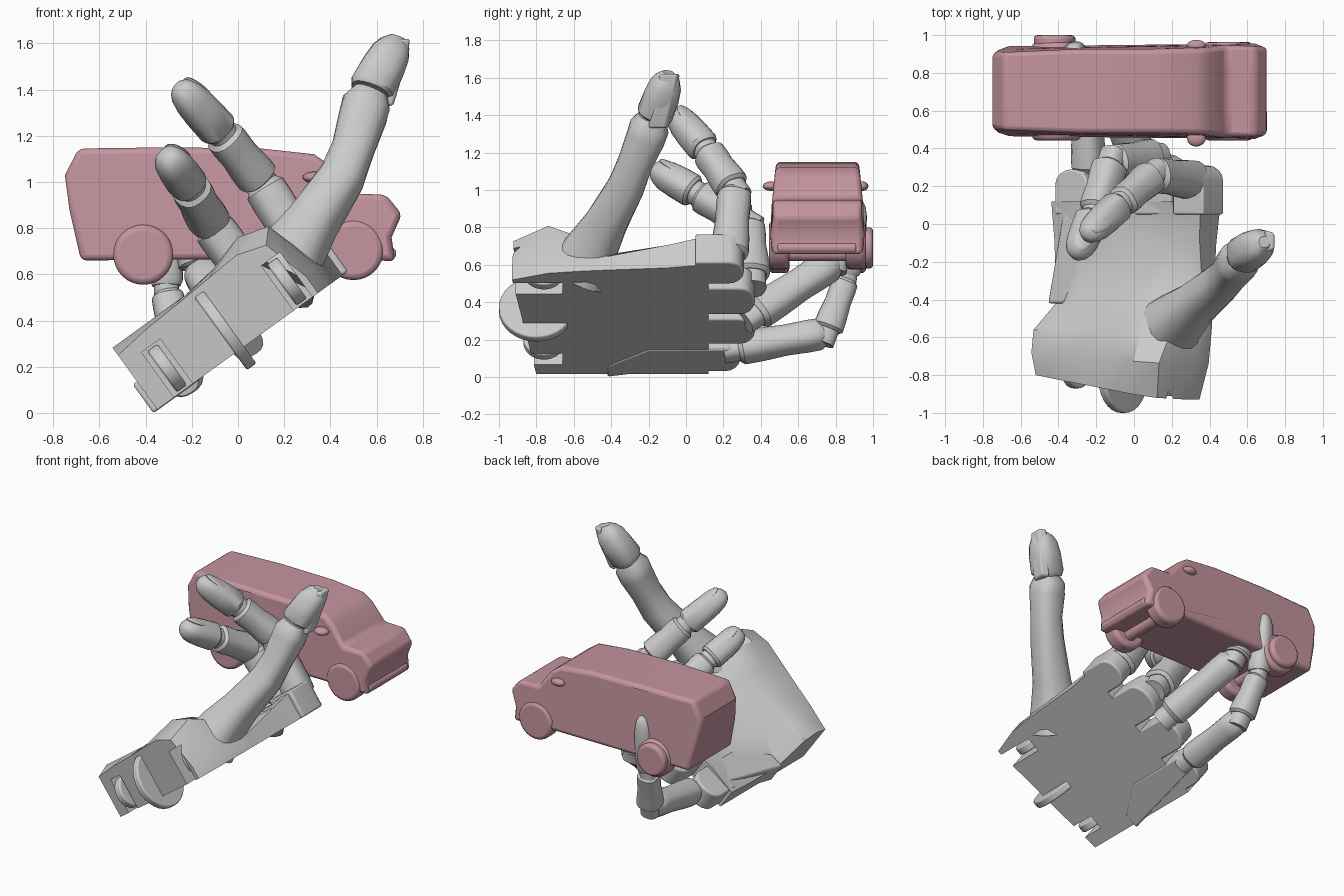
import bpy, bmesh, math
from mathutils import Vector, Matrix

if "Cube" in bpy.data.objects:
    bpy.data.objects.remove(bpy.data.objects["Cube"])

PINK = bpy.data.materials.new("van_paint")
PINK.diffuse_color = (0.56, 0.30, 0.35, 1)
PINK.use_nodes = True
PINK.node_tree.nodes["Principled BSDF"].inputs["Base Color"].default_value = PINK.diffuse_color

# Palm frame: u across the palm, v along y, w out of the palm
U, V, W = Vector((.81, 0, .586)), Vector((0, 1, 0)), Vector((-.586, 0, .81))
ORG = Vector((-.35, 0, .015))
ROT = Matrix((U, V, W)).transposed().to_4x4()

def P(u, v, w):
    return ORG + U * u + V * v + W * w

def finish(bm, name, mat=None, bevel=0, angle=35):
    bmesh.ops.recalc_face_normals(bm, faces=bm.faces)
    me = bpy.data.meshes.new(name)
    bm.to_mesh(me)
    bm.free()
    ob = bpy.data.objects.new(name, me)
    bpy.context.collection.objects.link(ob)
    if mat:
        me.materials.append(mat)
    if bevel:
        m = ob.modifiers.new("bevel", 'BEVEL')
        m.width, m.segments, m.limit_method = bevel, 3, 'ANGLE'
        m.angle_limit = math.radians(40)
    bpy.ops.object.select_all(action='DESELECT')
    bpy.context.view_layer.objects.active = ob
    ob.select_set(True)
    bpy.ops.object.shade_smooth_by_angle(angle=math.radians(angle))
    return ob

def loft(name, rings, **kw):
    bm = bmesh.new()
    vs = [[bm.verts.new(p) for p in r] for r in rings]
    n = len(vs[0])
    for a, b in zip(vs, vs[1:]):
        for i in range(n):
            bm.faces.new((a[i], a[(i + 1) % n], b[(i + 1) % n], b[i]))
    bm.faces.new(vs[0])
    bm.faces.new(vs[-1])
    return finish(bm, name, **kw)

def box(name, u, v, w, bevel=.03):
    bm = bmesh.new()
    size = Matrix.Diagonal((u[1]-u[0], v[1]-v[0], w[1]-w[0], 1))
    c = P(sum(u) / 2, sum(v) / 2, sum(w) / 2)
    bmesh.ops.create_cube(bm, size=1, matrix=Matrix.Translation(c) @ ROT @ size)
    return finish(bm, name, bevel=bevel)

def plate(name, outline, w, bevel=.012):
    return loft(name, [[P(u, v, h) for u, v in outline] for h in w], bevel=bevel)

def disc(name, centre, axis, r, depth, mat=None, bevel=.01):
    bm = bmesh.new()
    q = Vector(axis).to_track_quat('Z', 'Y').to_matrix().to_4x4()
    bmesh.ops.create_cone(bm, cap_ends=True, segments=32, radius1=r, radius2=r,
                          depth=depth, matrix=Matrix.Translation(centre) @ q)
    return finish(bm, name, mat=mat, bevel=bevel)

def ball(name, matrix, mat=None):
    bm = bmesh.new()
    bmesh.ops.create_uvsphere(bm, u_segments=20, v_segments=10, radius=1, matrix=matrix)
    return finish(bm, name, mat=mat)

def tube(name, path, sides=20):
    """path: (point, radius) rings, slightly squared section"""
    pts = [Vector(p) for p, r in path]
    rings = []
    for i, (p, r) in enumerate(path):
        d = (pts[min(i + 1, len(pts) - 1)] - pts[max(i - 1, 0)]).normalized()
        a = d.cross(U + V * .3).normalized()
        b = d.cross(a)
        ring = []
        for k in range(sides):
            t = 2 * math.pi * k / sides
            f = 1 / (abs(math.cos(t))**2.6 + abs(math.sin(t))**2.6)**(1 / 2.6)
            ring.append(pts[i] + (a * math.cos(t) + b * math.sin(t)) * r * f)
        rings.append(ring)
    return loft(name, rings)

def phalanx(name, p0, p1, r0, r1, tip=False):
    p0, p1 = Vector(p0), Vector(p1)
    prof = [(0, .8), (.05, 1), (.25, 1), (.55, .93), (.8, .98), (.94, .97), (1, .75)]
    if tip:
        prof = [(0, .85), (.06, 1), (.4, 1), (.65, .95), (.8, .84), (.91, .65), (.97, .42), (1, .12)]
    tube(name, [(p0.lerp(p1, t), (r0 + (r1 - r0) * t) * f) for t, f in prof])

def finger(name, pts, radii, nail=None):
    pts = [Vector(p) for p in pts]
    for i in range(len(pts) - 1):
        a, b = pts[i], pts[i + 1]
        d = (b - a).normalized()
        last = i == len(pts) - 2
        phalanx(f"{name}_phalanx_{i}", a + d * .02, b if last else b - d * .01,
                radii[i], radii[i + 1], last)
        # narrow joint core
        r = radii[i] * .75
        tube(f"{name}_joint_{i}", [(a - d * .06, r), (a + d * .06, r)])
    if nail:
        n = Vector(nail)
        n = (n - d * n.dot(d)).normalized()
        m = Matrix((n.cross(d), d, n)).transposed().to_4x4()
        L, r = (pts[-1] - pts[-2]).length, radii[-1]
        c = pts[-1] - d * L * .38 + n * r * .72
        ball(name + "_nail", Matrix.Translation(c) @ m @ Matrix.Diagonal((r * .7, L * .32, r * .25, 1)))

# Palm: lofted from wrist to knuckles (v at u=0, v at u=1, width, heights)
T = (0, .2, .42, .6, .78, .93, 1)
sections = [(-.80, -.93, .86, (.29, .31, .32, .33, .34, .30, .09)),
            (-.68, -.74, .92, (.33, .33, .33, .35, .40, .36, .11)),
            (-.56, -.56, .94, (.31, .31, .31, .32, .35, .27, .09)),
            (-.42, -.42, .95, (.11, .20, .24, .26, .24, .15, .09)),
            (-.10, -.10, .97, (.12, .14, .13, .12, .12, .15, .15)),
            (.12, .12, 1.0, (.15, .17, .15, .15, .16, .19, .19))]
rings = []
for v0, v1, uw, hs in sections:
    at = lambda t, w: P(t * uw, v0 + (v1 - v0) * t, w)
    rings.append([at(t, h) for t, h in zip(T, hs)] + [at(t, 0) for t in reversed(T)])
blank = loft("palm_blank", rings)

# Wrist slots, with rounded hinge lugs and the large wrist wheel
for i, u in enumerate((.14, .78)):
    cut = box(f"slot_cutter_{i}", (u - .05, u + .05), (-1.1, -.66), (-.1, .24), 0)
    cut.hide_render = True
    cut.hide_set(True)
    m = blank.modifiers.new("slot", 'BOOLEAN')
    m.object, m.operation = cut, 'DIFFERENCE'
    disc(f"wrist_lug_{i}", P(u, -.76, .12), U, .11, .055)
bm = bmesh.new()
bm.from_object(blank, bpy.context.evaluated_depsgraph_get())
bpy.data.objects.remove(blank)
finish(bm, "palm", angle=30)
disc("wrist_wheel", P(.44, -.8, .11), U, .2, .05)

# Knuckle blocks with rounded ends, separated by slots
for i, (a, b, end, h) in enumerate(((.02, .235, .29, .15), (.27, .5, .37, .15),
                                    (.54, .78, .37, .15), (.82, 1.02, .31, .19))):
    c, r = (a + b) / 2, (b - a) / 2
    arc = [(c + r * math.cos(k * math.pi / 8), end - .08 + .08 * math.sin(k * math.pi / 8)) for k in range(9)]
    plate(f"knuckle_block_{i}", [(a, .05), (b, .05)] + arc, (0, h))
plate("little_finger_plate", [(-.025, -.42), (.08, -.42), (.23, -.2), (.23, .22), (.2, .28), (.12, .28)], (-.004, .15))

# Fingers
finger("index", [(.33, .23, .63), (.10, .26, 1.0), (-.07, .11, 1.21), (-.26, -.07, 1.42)],
       [.1, .09, .085, .08], (0, 0, 1))
finger("middle", [(.10, .35, .52), (-.12, .33, .82), (-.21, .06, .98), (-.31, -.18, 1.12)],
       [.1, .09, .085, .08], (0, 0, 1))
finger("ring", [(.02, .36, .33), (-.16, .80, .62), (-.22, .84, .84)], [.095, .09, .07])
finger("little", [(-.24, .26, .15), (-.25, .75, .235), (-.31, .86, .53), (-.31, .925, .95)],
       [.085, .082, .07, .062])

# Thumb
tube("thumb_base", [((.17, -.57, .56), .17), ((.24, -.5, .70), .14), ((.32, -.43, .82), .115),
                    ((.45, -.32, 1.02), .1), ((.50, -.27, 1.15), .094), ((.54, -.215, 1.28), .105),
                    ((.555, -.195, 1.34), .105), ((.575, -.18, 1.39), .075)])
tube("thumb_tip", [((.572, -.175, 1.39), .085), ((.58, -.165, 1.41), .098), ((.63, -.13, 1.50), .095),
                   ((.66, -.11, 1.56), .085), ((.68, -.10, 1.60), .065), ((.69, -.095, 1.63), .03)])
loft("thumb_nail", [[(x + dx, y + s * .06, z) for dx, s in ((-.05, -1), (-.05, 1), (0, .7), (0, -.7))]
                    for x, y, z in ((.672, -.15, 1.33), (.70, -.13, 1.42), (.735, -.10, 1.55), (.745, -.09, 1.62))],
     bevel=.012)

# Van body: side profile extruded, narrowing to the roof
side = [(-.68, .66), (-.73, .88), (-.75, 1.03), (-.69, 1.145), (-.3, 1.15), (.1, 1.145),
        (.33, 1.12), (.40, 1.07), (.49, .95), (.64, .945), (.71, .86), (.665, .76), (.68, .655), (.5, .67)]
def van_ring(y):
    ring = []
    for x, z in side:
        k = .252 - max(0, z - .85) * .1 - max(0, abs(x) - .64) * .3
        ring.append((x, .703 + y * k, z))
    return ring
loft("van_body", [van_ring(y) for y in (-1, -.4, .4, 1)], mat=PINK, bevel=.025)

# Van wheels, nearly flush with the body, and mirrors
for s in (-1, 1):
    for x, z in ((-.41, .685), (.50, .705)):
        disc("wheel", Vector((x, .703 + s * .205, z)), (0, 1, 0), .13, .11, PINK, .025)
    ball("side_mirror", Matrix.Translation((.33, .70 + s * .245, 1.02))
         @ Matrix.Diagonal((.05, .03 if s > 0 else .045, .025, 1)), PINK)
disc("rear_wheel_cap", Vector((-.42, .965, .69)), (0, 1, 0), .11, .07, PINK, .02)
disc("front_bumper", Vector((.655, .70, .69)), (0, 1, 0), .03, .42, PINK)
for x in (-.41, .50):
    disc("axle", Vector((x, .70, .66)), (0, 1, 0), .04, .38, PINK)
